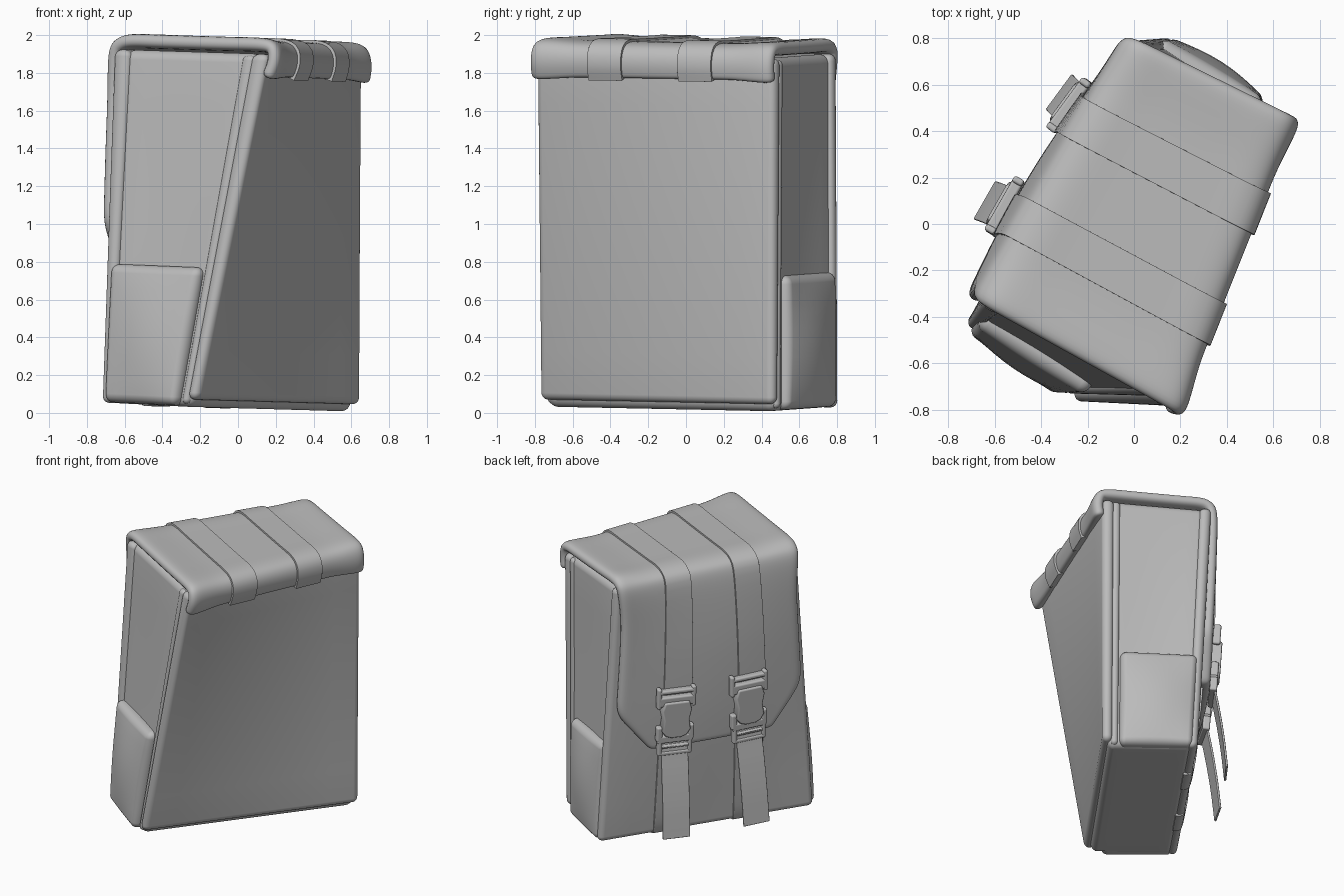
import bpy, bmesh, math
from mathutils import Vector, Matrix

if "Cube" in bpy.data.objects:
    bpy.data.objects.remove(bpy.data.objects["Cube"])

fabric = bpy.data.materials.new("grey_fabric")
fabric.diffuse_color = (0.5, 0.5, 0.5, 1)
fabric.use_nodes = True
fabric.node_tree.nodes["Principled BSDF"].inputs["Base Color"].default_value = fabric.diffuse_color

# Corners of the leaning bag: near/far end x back/front, at low and high level
LOW = dict(nb=(-.225, -.775), fb=(.65, .46), ff=(.125, .81), nf=(-.725, -.425))
HIGH = dict(nb=(.15, -.795), fb=(.655, .475), ff=(.0, .8), nf=(-.66, -.345))
SIZE = Vector((1.43, .7, 1))  # rough world length of one unit along u, v, z


def place(u, v, z):
    """Bag space (u along width, v back to front, z height) to world."""
    t = (z - .08) / 1.82
    c = {k: Vector(LOW[k]).lerp(Vector(HIGH[k]), t) for k in LOW}
    if v > .5:  # the front swells a little in the middle
        uc, tc = min(max(u, 0), 1), min(max(t, 0), 1)
        v += .14 * (v - .5) * math.sin(math.pi * uc) * math.sin(math.pi * tc)
    p = c['nb'].lerp(c['fb'], u).lerp(c['nf'].lerp(c['ff'], u), v)
    return Vector((p.x, p.y, z + .025 * (v - u)))


def finish(name, bm, bevel=0, segments=3):
    bmesh.ops.recalc_face_normals(bm, faces=bm.faces)
    me = bpy.data.meshes.new(name)
    bm.to_mesh(me)
    bm.free()
    ob = bpy.data.objects.new(name, me)
    bpy.context.collection.objects.link(ob)
    me.materials.append(fabric)
    me.polygons.foreach_set("use_smooth", [True] * len(me.polygons))
    if bevel:
        m = ob.modifiers.new("round", 'BEVEL')
        m.width, m.segments, m.limit_method = bevel, segments, 'ANGLE'
        m.angle_limit = math.radians(40)
        m.harden_normals = True
    return ob


def bag_box(name, u, v, z, radius, puff=0):
    """Box in bag space with rounded edges; puff bulges its two ends."""
    lo = Vector((u[0], v[0], z[0]))
    dim = Vector((u[1] - u[0], v[1] - v[0], z[1] - z[0]))
    dim = Vector(d * s for d, s in zip(dim, SIZE))
    r = min(radius, min(dim) * .48)
    corner = [0, .3 * r, .6 * r, .85 * r, r]
    ticks = [corner + [r + (d - 2 * r) * i / 8 for i in range(1, 8)]
             + [d - k for k in reversed(corner)] for d in dim]
    bm = bmesh.new()
    bmesh.ops.create_cube(bm, size=1)
    bmesh.ops.subdivide_edges(bm, edges=bm.edges[:], cuts=len(ticks[0]) - 2, use_grid_fill=True)
    n = len(ticks[0]) - 1
    for q in bm.verts:
        p = Vector(ticks[i][round((q.co[i] + .5) * n)] for i in range(3))
        core = Vector(min(max(p[i], r), dim[i] - r) for i in range(3))
        if (p - core).length > 0:
            p = core + (p - core).normalized() * r
        a, b, c = (p[i] / dim[i] for i in range(3))
        side = puff * (2 * a - 1) * math.sin(math.pi * b) * math.sin(math.pi * c)
        w = [lo[i] + p[i] / SIZE[i] for i in range(3)]
        q.co = place(w[0] + side, w[1], w[2])
    return finish(name, bm)


def sheet(name, rows, thick, soft=False):
    bm = bmesh.new()
    grid = [[bm.verts.new(p) for p in r] for r in rows]
    for r, s in zip(grid, grid[1:]):
        for i in range(len(r) - 1):
            bm.faces.new((r[i], r[i + 1], s[i + 1], s[i]))
    ob = finish(name, bm)
    m = ob.modifiers.new("thickness", 'SOLIDIFY')
    m.thickness, m.offset = thick, 0
    if soft:
        m = ob.modifiers.new("soft", 'SUBSURF')
        m.levels = m.render_levels = 2
    else:
        b = ob.modifiers.new("edge", 'BEVEL')
        b.width, b.segments, b.harden_normals = .006, 2, True
        b.limit_method, b.angle_limit = 'ANGLE', math.radians(50)
    return ob


def smooth_path(pts, n=4):
    """Catmull-Rom resampling of (v, z) points."""
    p = [Vector(q) for q in pts]
    p = [2 * p[0] - p[1]] + p + [2 * p[-1] - p[-2]]
    out = []
    for a, b, c, d in zip(p, p[1:], p[2:], p[3:]):
        for i in range(n):
            t = i / n
            out.append(.5 * (2 * b + (c - a) * t + (2 * a - 5 * b + 4 * c - d) * t * t
                             + (3 * b - a - 3 * c + d) * t ** 3))
    return out + [p[-2]]


def span(a, b, n):
    return [a + (b - a) * i / n for i in range(n + 1)]


def lid_point(u, v, z):
    """Lid surface: the straps pull its middle in, the ends stay puffy."""
    k = min(max(min(u, 1 - u) / .2, 0), 1)
    k = k * k * (3 - 2 * k)
    if v < .1:
        v += .025 * k * min(1, (.1 - v) / .05)
        z += .015 * k * max(0, 1.9 - z) / .12
    if z > 1.9:
        z -= .015 * k * min(1, (z - 1.9) / .04)
    return place(u, v, z)


# Body: core, padded front and back panels with rounded rims
bag_box("body_core", (.012, .988), (.05, .95), (.03, 1.9), .05, -.008)
bag_box("front_panel", (-.003, 1.003), (.895, 1), (.03, 1.9), .06)
bag_box("back_panel", (0, 1), (-.01, .1), (.07, 1.9), .045)
bag_box("back_rim", (.005, .995), (.08, .16), (.045, 1.89), .03)

# Side pockets on both ends
for name, u, top in (("near_pocket", (-.02, .1), .765), ("far_pocket", (.9, 1.013), .745)):
    bag_box(name, u, (.17, .95), (.035, top), .045, .024)

# Lid wrapping from the back edge over the top and down the front
LID = [(-.03, 1.77), (-.05, 1.85), (-.03, 1.925), (.04, 1.95), (.25, 1.95),
       (.5, 1.95), (.75, 1.95), (.9, 1.95), (.985, 1.925), (1.022, 1.84),
       (1.03, 1.5), (1.03, 1.25), (1.03, 1.0), (1.03, .88), (1.03, .78), (1.03, .69)]
rows = []
for v, z in smooth_path(LID, 2):
    inset = -.006
    if v > .9:  # flap narrows, then its lower corners are cut off
        inset += .036 * min(1, max(0, 1.95 - z) / .3)
        inset += max(0, .98 - z) / .29 * .17
    rows.append([lid_point(u, v, z) for u in span(inset, 1 - inset, 16)])
sheet("lid_flap", rows, .075, True)

# Shapes inside a buckle: half outline of the clip, mirrored across x
CLIP = [(.085, .15), (.105, .09), (.09, .02), (.1, -.06), (.075, -.1), (.035, -.115)]
BARS = [(0, .22, .25, .03), (0, .15, .25, .07), (-.12, .175, .03, .15), (.12, .175, .03, .15),
        (0, -.13, .25, .055), (-.11, -.09, .04, .11), (.11, -.09, .04, .11),
        (0, -.185, .2, .025), (0, -.235, .23, .03), (-.105, -.19, .03, .12), (.105, -.19, .03, .12)]

for label, uc in (("near", .305), ("far", .68)):
    us = span(uc - .07, uc + .07, 6)

    # Strap over the lid
    path = [q for q in smooth_path(LID, 4) if not (q.x > .9 and q.y < 1.0)]
    sheet(label + "_lid_strap", [[lid_point(u, v, z) for u in us] for v, z in path], .1)

    # Strap on the lower front, tucked under the bottom
    low = smooth_path([(1.01, .72), (1.01, .4), (1.008, .14), (.985, .05), (.95, .03), (.9, .03)])
    sheet(label + "_lower_strap", [[place(u, v, z) for u in us] for v, z in low], .02)

    # Buckle frame: x across, y outward, z up
    ub = uc + (.026 if label == "near" else .014)
    o = place(ub, 1.03, .91)
    up = (place(ub, 1.03, 1.1) - place(ub, 1.03, .6)).normalized()
    across = (place(ub + .1, 1.03, .85) - place(ub - .1, 1.03, .85)).normalized()
    out = up.cross(across).normalized()
    if out.x > 0:
        out = -out
    across = out.cross(up).normalized()
    M = Matrix((across, out, up)).transposed().to_4x4()
    M.translation = o + out * .06

    bm = bmesh.new()
    for x, z, w, h in BARS:
        bmesh.ops.create_cube(bm, size=1, matrix=M @ Matrix.Translation((x, 0, z))
                              @ Matrix.Diagonal((w, .05, h, 1)))
    outline = CLIP + [(-x, z) for x, z in reversed(CLIP)]
    rings = [[bm.verts.new(M @ Vector((x, y, z))) for x, z in outline] for y in (-.03, .04)]
    bm.faces.new(rings[0])
    bm.faces.new(rings[1])
    n = len(outline)
    for i in range(n):
        j = (i + 1) % n
        bm.faces.new((rings[0][i], rings[0][j], rings[1][j], rings[1][i]))
    finish(label + "_buckle", bm, .014, 3)

    # Loose strap tail hanging away from the bag
    tail = [(.0, -.17), (.015, -.25), (.05, -.4), (.09, -.6), (.125, -.82)]
    sheet(label + "_strap_tail",
          [[M @ Vector((x, y, z)) for x in span(-.095, .095, 2)] for y, z in smooth_path(tail)], .015)
